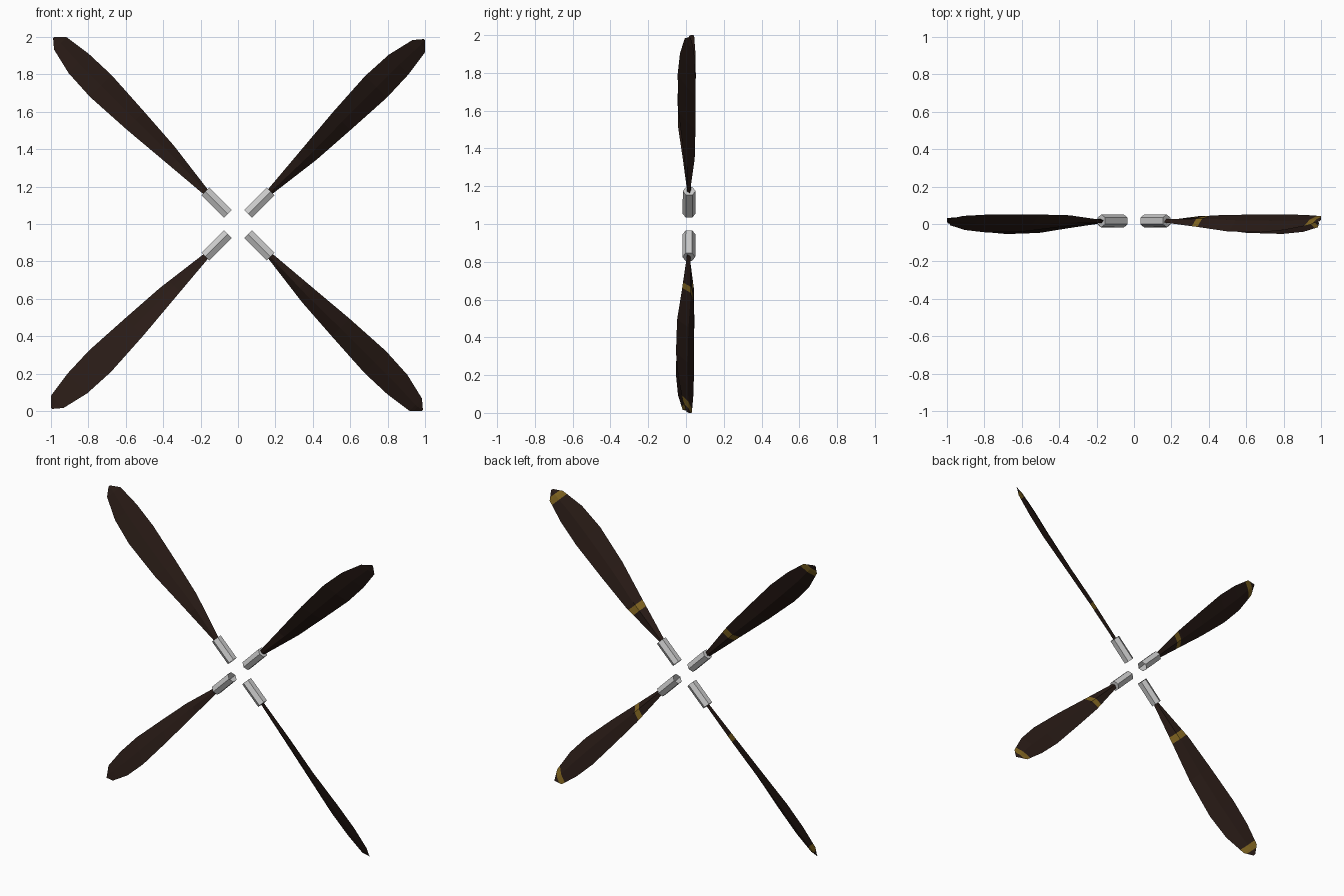
import bpy, bmesh, math
from mathutils import Vector

if "Cube" in bpy.data.objects:
    bpy.data.objects.remove(bpy.data.objects["Cube"])


def material(name, rgb):
    m = bpy.data.materials.new(name)
    m.diffuse_color = (*rgb, 1)
    m.use_nodes = True
    m.node_tree.nodes["Principled BSDF"].inputs["Base Color"].default_value = m.diffuse_color
    return m


BROWN = material("dark_brown", (0.022, 0.011, 0.008))
YELLOW = material("yellow_stripe", (0.22, 0.13, 0.015))

# Blade stations: radius, leading w, leading y, trailing w, trailing y, front bulge, back bulge
STATIONS = [
    (0.235, 0.017, 0.008, -0.015, 0.018, 0.010, 0.012),
    (0.54, 0.043, -0.020, -0.054, 0.044, 0.008, 0.018),
    (0.78, 0.064, -0.044, -0.070, 0.047, 0.007, 0.018),
    (1.04, 0.079, -0.049, -0.085, 0.047, 0.006, 0.016),
    (1.21, 0.070, -0.037, -0.079, 0.044, 0.005, 0.013),
    (1.355, 0.036, -0.012, -0.058, 0.037, 0.004, 0.008),
    (1.402, -0.004, 0.010, -0.012, 0.020, 0.001, 0.002),
]
STRIPES = [(0.475, 0.52), (1.325, 1.37)]


def station(r):
    for a, b in zip(STATIONS, STATIONS[1:]):
        if a[0] <= r <= b[0]:
            t = (r - a[0]) / (b[0] - a[0])
            return [p + (q - p) * t for p, q in zip(a, b)]


def place(r, w, y, ang):
    # radial / tangential / depth coordinates to the slightly tilted disc
    x = r * math.cos(ang) - w * math.sin(ang)
    z = r * math.sin(ang) + w * math.cos(ang)
    return Vector((x, y + 0.006 * z, z + 1.0))


def loft(name, rings, caps, mats, stripe=None):
    bm = bmesh.new()
    loops = [[bm.verts.new(p) for p in ring] for ring in rings]
    n = len(loops[0])
    for k, (a, b) in enumerate(zip(loops, loops[1:])):
        for i in range(n):
            j = (i + 1) % n
            f = bm.faces.new((a[i], a[j], b[j], b[i]))
            if stripe and stripe(k, i):
                f.material_index = 1
    if caps[0]:
        bm.faces.new(loops[0])
    if caps[1]:
        bm.faces.new(loops[-1])
    bmesh.ops.recalc_face_normals(bm, faces=bm.faces)
    me = bpy.data.meshes.new(name)
    bm.to_mesh(me)
    bm.free()
    for m in mats:
        me.materials.append(m)
    ob = bpy.data.objects.new(name, me)
    bpy.context.collection.objects.link(ob)


# Ring radii include the stripe borders so stripes are plain faces
radii = sorted([s[0] for s in STATIONS] + [r for s in STRIPES for r in s])


def blade_ring(r, ang):
    _, lw, ly, tw, ty, front, back = station(r)
    chord = Vector((lw - tw, ly - ty)).normalized()
    normal = Vector((chord.y, -chord.x))
    if normal.y < 0:
        normal = -normal
    mid = Vector(((lw + tw) / 2, (ly + ty) / 2))
    f, b = mid - normal * front, mid + normal * back
    return [place(r, w, y, ang) for w, y in ((lw, ly), tuple(f), (tw, ty), tuple(b))]


def is_stripe(k, i):
    mid = (radii[k] + radii[k + 1]) / 2
    return i >= 2 and any(a < mid < b for a, b in STRIPES)


for q, side in enumerate(("upper_right", "upper_left", "lower_left", "lower_right")):
    ang = math.radians(45 + 90 * q)
    # Twisted blade with stripes on its back
    loft("blade_" + side, [blade_ring(r, ang) for r in radii], (True, True),
         (BROWN, YELLOW), is_stripe)
    # Hexagonal root sleeve, open toward the hub
    hexagon = [(0.034 * math.sin(math.pi * i / 3), 0.016 + 0.034 * math.cos(math.pi * i / 3))
               for i in range(6)]
    loft("root_sleeve_" + side,
         [[place(r, w, y, ang) for w, y in hexagon] for r in (0.077, 0.247)],
         (False, True), ())
